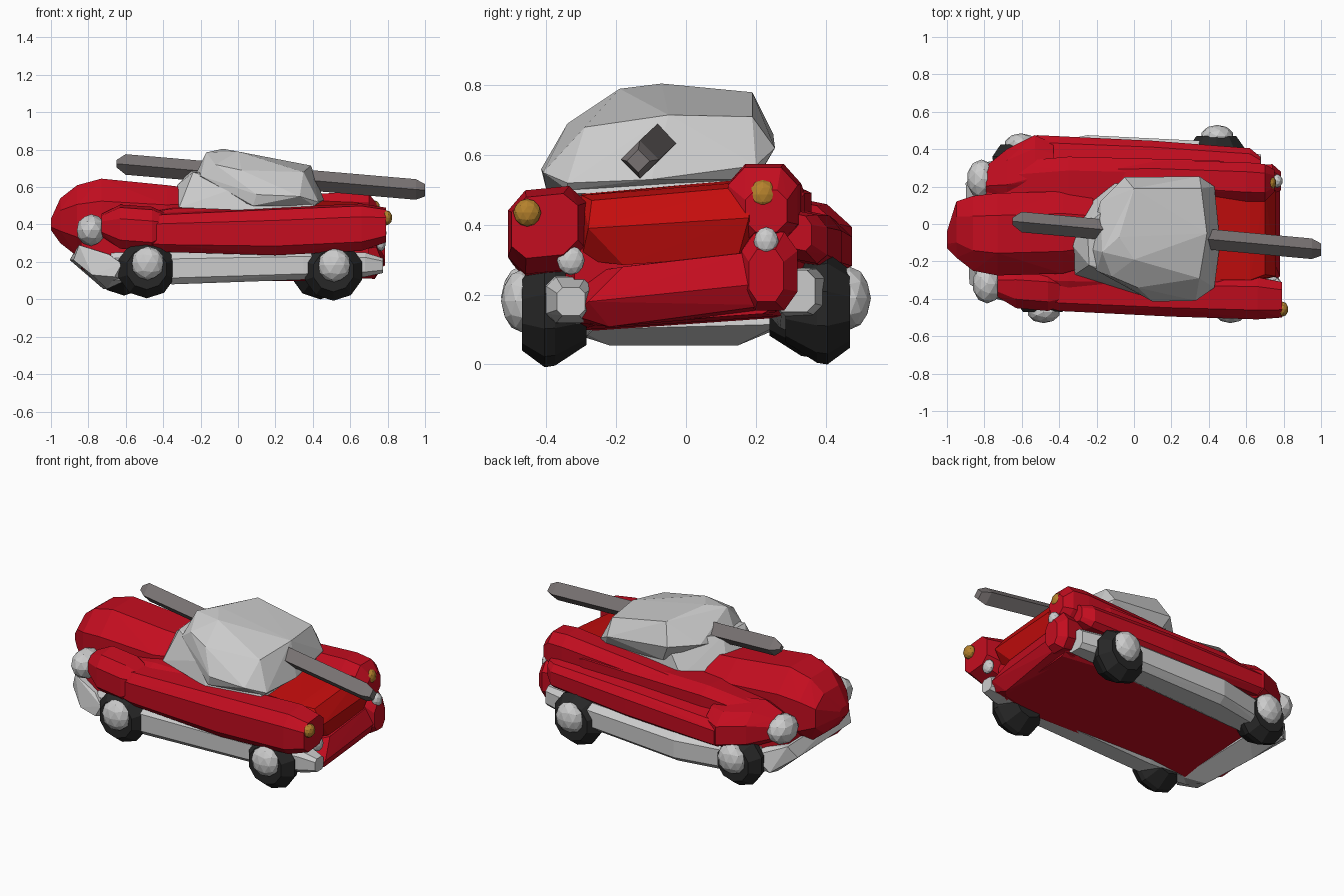
import bpy, bmesh, math
from mathutils import Vector


def paint(name, rgb):
    m = bpy.data.materials.new(name)
    m.diffuse_color = (*rgb, 1)
    return m


RED = paint("red", (0.55, 0.004, 0.014))
BRIGHT = paint("bright_red", (0.56, 0.004, 0.004))
BLACK = paint("black", (0.02, 0.02, 0.02))
AMBER = paint("amber", (0.46, 0.22, 0.025))
STEEL = paint("steel", (0.19, 0.17, 0.17))
CHROME = paint("chrome", (0.52, 0.52, 0.52))


def hull(name, pts, mat):
    """Faceted convex solid around the points."""
    bm = bmesh.new()
    for p in pts:
        bm.verts.new(p)
    r = bmesh.ops.convex_hull(bm, input=bm.verts)
    junk = {g for g in r["geom_interior"] + r["geom_unused"]
            if isinstance(g, bmesh.types.BMVert) and g.is_valid}
    bmesh.ops.delete(bm, geom=list(junk), context='VERTS')
    bmesh.ops.recalc_face_normals(bm, faces=bm.faces)
    me = bpy.data.meshes.new(name)
    bm.to_mesh(me)
    bm.free()
    ob = bpy.data.objects.new(name, me)
    bpy.context.collection.objects.link(ob)
    me.materials.append(mat)
    return ob


def body(name, sections, mat, cut=0.24, roll=0.0, pivot=0.0):
    """Hull through corner-cut sections (x, y0, y1, z0, z1), sheared by roll about y = pivot."""
    pts = []
    for x, y0, y1, z0, z1 in sections:
        dy, dz = (y1 - y0) * cut, (z1 - z0) * cut
        for y, z in ((y0, z0 + dz), (y0, z1 - dz), (y1, z0 + dz), (y1, z1 - dz),
                     (y0 + dy, z0), (y1 - dy, z0), (y0 + dy, z1), (y1 - dy, z1)):
            pts.append((x, y, z + roll * (y - pivot)))
    return hull(name, pts, mat)


def blob(name, loc, size, mat, detail=2):
    bpy.ops.mesh.primitive_ico_sphere_add(subdivisions=detail, radius=1, location=loc)
    ob = bpy.context.object
    ob.name = name
    ob.scale = size
    ob.data.materials.append(mat)
    return ob


# Main body and rear panels
body("main_body", [(-0.84, -0.30, 0.22, 0.18, 0.38), (-0.68, -0.36, 0.33, 0.115, 0.46),
                   (-0.35, -0.38, 0.36, 0.12, 0.505), (0.45, -0.38, 0.34, 0.12, 0.505),
                   (0.70, -0.32, 0.28, 0.13, 0.42)], RED, 0.1, 0.07)
hull("trunk_lid", [(0.30, -0.30, 0.49), (0.30, 0.20, 0.535), (0.62, -0.30, 0.485), (0.62, 0.20, 0.525),
                   (0.70, -0.27, 0.47), (0.70, 0.18, 0.51), (0.76, -0.28, 0.39), (0.76, 0.18, 0.42),
                   (0.73, -0.18, 0.285), (0.73, 0.15, 0.31), (0.68, -0.30, 0.30), (0.68, 0.19, 0.32),
                   (0.30, -0.30, 0.30), (0.30, 0.20, 0.32)], BRIGHT)
hull("rear_panel", [(0.64, -0.32, 0.12), (0.64, 0.26, 0.15), (0.64, -0.30, 0.26), (0.64, 0.22, 0.33),
                    (0.74, -0.32, 0.14), (0.73, -0.22, 0.108), (0.75, 0.24, 0.17), (0.78, -0.28, 0.18),
                    (0.78, 0.20, 0.23), (0.74, -0.18, 0.28), (0.74, 0.17, 0.32)], RED)
body("rear_corner", [(0.62, 0.15, 0.31, 0.18, 0.38), (0.74, 0.16, 0.32, 0.155, 0.38),
                     (0.785, 0.18, 0.28, 0.18, 0.33)], RED)

# Hood: egg tapering to the nose
body("hood", [(-1.00, -0.13, -0.04, 0.37, 0.43), (-0.95, -0.18, 0.12, 0.30, 0.54),
              (-0.86, -0.25, 0.15, 0.23, 0.61), (-0.73, -0.275, 0.165, 0.20, 0.645),
              (-0.38, -0.265, 0.175, 0.22, 0.61), (-0.22, -0.22, 0.14, 0.30, 0.59)], RED, 0.27)

# Side fins and front fenders
body("right_fin", [(-0.62, -0.41, -0.28, 0.28, 0.42), (-0.40, -0.465, -0.27, 0.255, 0.455),
                   (0.20, -0.495, -0.28, 0.24, 0.485), (0.66, -0.51, -0.285, 0.265, 0.505),
                   (0.79, -0.50, -0.31, 0.31, 0.485)], RED, 0.22, 0.1, -0.4)
body("left_upper_fin", [(-0.45, 0.18, 0.32, 0.34, 0.48), (0.10, 0.16, 0.34, 0.33, 0.54),
                        (0.60, 0.12, 0.33, 0.34, 0.575), (0.70, 0.12, 0.32, 0.35, 0.565),
                        (0.75, 0.17, 0.29, 0.38, 0.50)], RED)
body("left_lower_fin", [(-0.52, 0.30, 0.475, 0.27, 0.42), (0.10, 0.29, 0.445, 0.27, 0.435),
                        (0.62, 0.27, 0.405, 0.29, 0.43), (0.675, 0.28, 0.36, 0.32, 0.42)], RED, 0.22, -0.2, 0.37)
body("right_front_fender", [(-0.73, -0.39, -0.27, 0.34, 0.45), (-0.63, -0.45, -0.25, 0.28, 0.50),
                            (-0.46, -0.465, -0.26, 0.27, 0.49), (-0.37, -0.43, -0.29, 0.33, 0.45)],
     RED, 0.24, 0.15, -0.34)
body("left_front_fender", [(-0.79, 0.17, 0.31, 0.30, 0.43), (-0.68, 0.15, 0.40, 0.27, 0.48),
                           (-0.53, 0.18, 0.475, 0.27, 0.48), (-0.43, 0.20, 0.43, 0.30, 0.47)],
     RED, 0.24, -0.2, 0.3)

# Chrome rockers (widest near the bottom) and front bumper
body("right_rocker", [(-0.68, -0.38, -0.27, 0.10, 0.25), (-0.35, -0.425, -0.25, 0.08, 0.25),
                      (0.35, -0.43, -0.25, 0.105, 0.26), (0.68, -0.40, -0.26, 0.12, 0.25),
                      (0.775, -0.37, -0.29, 0.14, 0.22)], CHROME, 0.2)
body("left_rocker", [(-0.72, 0.24, 0.38, 0.10, 0.26), (-0.25, 0.26, 0.475, 0.10, 0.27),
                     (0.35, 0.26, 0.445, 0.125, 0.28), (0.68, 0.25, 0.37, 0.15, 0.27)], CHROME, 0.2)
hull("front_bumper", [(-0.60, -0.31, 0.10), (-0.60, 0.27, 0.115), (-0.70, -0.22, 0.055), (-0.72, 0.15, 0.055),
                      (-0.78, -0.39, 0.13), (-0.66, -0.42, 0.12), (-0.62, -0.42, 0.19), (-0.79, 0.33, 0.13),
                      (-0.70, 0.35, 0.22), (-0.88, -0.32, 0.21), (-0.90, 0.22, 0.21), (-0.85, -0.34, 0.29),
                      (-0.86, 0.26, 0.28), (-0.69, -0.38, 0.24), (-0.68, 0.30, 0.25)], CHROME)

# Headlights and tail lights
for side, y, x in (("right", -0.32, -0.785), ("left", 0.24, -0.815)):
    blob(side + "_headlight", (x, y, 0.37), (0.08, 0.105, 0.085), CHROME)
blob("right_tail_light", (0.795, -0.455, 0.435), (0.03, 0.04, 0.04), AMBER)
blob("left_tail_light", (0.73, 0.22, 0.487), (0.03, 0.042, 0.042), AMBER)
blob("right_reverse_light", (0.765, -0.33, 0.298), (0.025, 0.04, 0.042), CHROME)
blob("left_reverse_light", (0.765, 0.23, 0.352), (0.03, 0.036, 0.042), CHROME)

# Wheels with bulging hubs
for name, x, y, z, r in (("right_front", -0.488, -0.385, 0.163, 0.158),
                         ("right_rear", 0.510, -0.385, 0.152, 0.16),
                         ("left_front", -0.61, 0.34, 0.175, 0.155), ("left_rear", 0.44, 0.385, 0.16, 0.16)):
    s = 1 if y > 0 else -1
    rings = [(x + r * k * math.sin(a * math.tau / 10), y + s * d, z - r * k * math.cos(a * math.tau / 10))
             for d, k in ((-0.10, 0.60), (-0.01, 0.97), (0.02, 1), (0.085, 0.70)) for a in range(10)]
    hull(name + "_wheel", rings, BLACK)
    blob(name + "_hub", (x + 0.005, y + s * 0.085, z + 0.03), (0.088, 0.06, 0.09), CHROME)

# Windscreen band below the roof
hull("windscreen", [(-0.315, -0.27, 0.49), (-0.335, -0.12, 0.52), (-0.315, 0.05, 0.50), (-0.12, 0.22, 0.49),
                    (0.34, 0.22, 0.49), (0.43, 0.05, 0.49), (0.41, -0.36, 0.49), (0.05, -0.385, 0.475),
                    (-0.325, -0.12, 0.61), (-0.24, -0.22, 0.68), (-0.25, 0.0, 0.69), (0.0, 0.20, 0.68),
                    (0.0, -0.34, 0.60), (0.36, -0.30, 0.60), (0.36, 0.20, 0.60)], CHROME)
# Roof: rim and crown outlines
rim = [(-0.25, -0.13, 0.62), (-0.20, -0.25, 0.66), (-0.18, 0.12, 0.66), (-0.05, 0.25, 0.66), (0.35, 0.255, 0.62),
       (0.43, 0.20, 0.57), (0.46, -0.10, 0.53), (0.43, -0.34, 0.52), (0.33, -0.41, 0.55), (0.10, -0.415, 0.56),
       (0.08, -0.40, 0.50), (0.41, -0.34, 0.50), (0.0, 0.22, 0.56), (0.40, 0.20, 0.53)]
crown = [(-0.17, -0.15, 0.785), (-0.08, -0.07, 0.805), (0.0, 0.19, 0.78), (0.0, -0.19, 0.79),
         (0.36, 0.19, 0.71), (0.39, -0.05, 0.715), (0.35, -0.29, 0.68), (0.02, -0.34, 0.69), (-0.12, -0.28, 0.72)]
hull("roof", rim + crown, CHROME)

# Long bar through the cabin: square section with blunt ends
a, b = Vector((-0.65, 0.015, 0.725)), Vector((1.0, -0.137, 0.583))
pts = []
for t, k in ((0, 0.35), (0.03, 1), (0.97, 1), (1, 0.6)):
    c = a.lerp(b, t)
    for i in range(4):
        w = i * math.pi / 2
        pts.append(c + Vector((0, 0.055 * k * math.cos(w), 0.055 * k * math.sin(w))))
hull("roof_bar", pts, STEEL)
